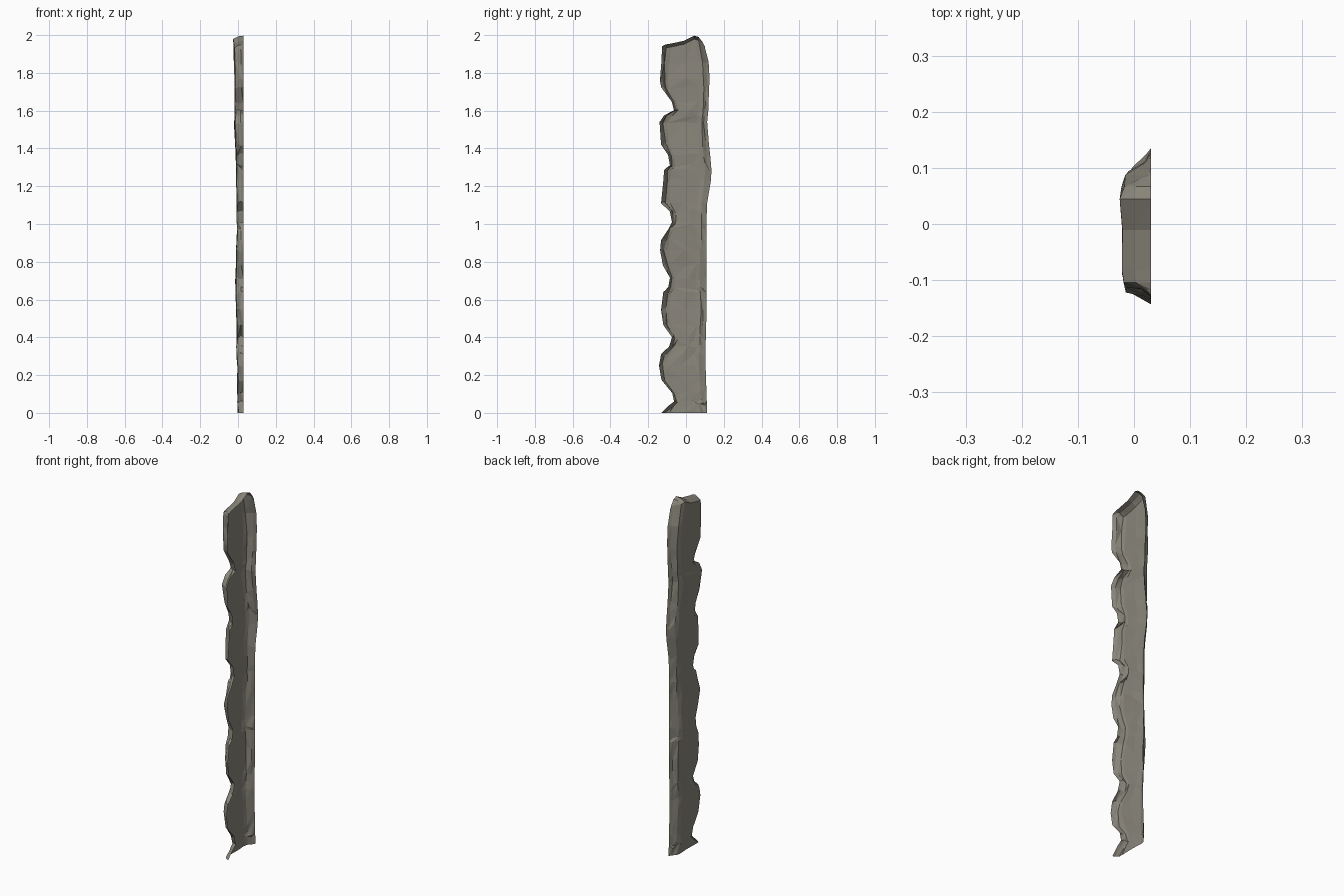
import bpy, bmesh, random

if "Cube" in bpy.data.objects:
    bpy.data.objects.remove(bpy.data.objects["Cube"])

random.seed(4)
BACK = 0.03  # open side of the shell lies on this plane

# ragged edge (z, y), straighter edge (z, y), face depth (z, x), top outline (y, z)
RAGGED = [(0, -.13), (.04, -.09), (.06, -.063), (.11, -.074), (.175, -.13), (.25, -.143), (.31, -.132),
          (.35, -.09), (.40, -.074), (.465, -.12), (.545, -.132), (.64, -.12), (.66, -.095), (.715, -.085),
          (.78, -.122), (.86, -.137), (.915, -.132), (.97, -.095), (1.01, -.074), (1.065, -.085),
          (1.11, -.132), (1.23, -.12), (1.285, -.116), (1.31, -.085), (1.365, -.095), (1.42, -.132),
          (1.54, -.14), (1.575, -.116), (1.60, -.063), (1.645, -.074), (1.725, -.132), (1.76, -.138),
          (1.86, -.13), (1.94, -.127)]
STRAIGHT = [(0, .112), (.3, .102), (.5, .108), (1.1, .11), (1.26, .137), (1.4, .125), (1.5, .108),
            (1.6, .118), (1.75, .123), (1.81, .138), (1.88, .112), (1.94, .1)]
DEPTH = [(0, -.004), (.5, -.012), (.7, -.016), (1, -.008), (1.4, -.014), (1.47, -.027),
         (1.6, -.018), (1.75, -.021), (1.94, -.026)]
TOP = [(-.13, 1.94), (-.11, 1.95), (-.02, 1.965), (.02, 1.985), (.05, 2.0), (.075, 1.985), (.1, 1.94)]


def lerp(table, t):
    if t <= table[0][0]:
        return table[0][1]
    for (a, u), (b, v) in zip(table, table[1:]):
        if t <= b:
            return u + (v - u) * (t - a) / (b - a)
    return table[-1][1]


def jit(a):
    return random.uniform(-a, a)


def section(z):
    """Open channel section: rim, sloping sides, broad rough face."""
    l, r, d = lerp(RAGGED, z), lerp(STRAIGHT, z), lerp(DEPTH, z)
    lobe = min(1, max(0, (-l - .06) / .07))
    m = (l + r) / 2
    pts = [(BACK, l), (.012, l + .004 + .006 * lobe), (d + .004, l + .01 + .012 * lobe),
           (d, l + .022 + .02 * lobe), (d + .002, m), (d, r - .055), (d + .007, r - .032),
           (.016, r - .014), (BACK, r)]
    out = []
    for i, (x, y) in enumerate(pts):
        inner = 0 < i < 8
        out.append((x + (abs(jit(.005)) if inner else 0), y + (jit(.005) if inner else 0)))
    return out


bm = bmesh.new()
rows = []
for z, _ in RAGGED[:-1]:
    row = []
    for i, (x, y) in enumerate(section(z)):
        dz = jit(.012) if .03 < z < 1.9 and 0 < i < 8 else 0
        row.append(bm.verts.new((x, y, z + dz)))
    rows.append(row)

# broken top: upper lip of the face, then a sloping cap reaching the open side
lip = section(1.94)
rows.append([bm.verts.new((x, y, lerp(TOP, y) - (.018 if 0 < i < 8 else .006)))
             for i, (x, y) in enumerate(lip)])
rows.append([bm.verts.new((x + (BACK - x) * .45, y, lerp(TOP, y) - (.004 if 0 < i < 8 else .003)))
             for i, (x, y) in enumerate(lip)])
rows.append([bm.verts.new((BACK, y, lerp(TOP, y))) for x, y in lip])

# triangulated skin with mixed diagonals
for a, b in zip(rows, rows[1:]):
    for i in range(8):
        p, q, r, s = a[i], a[i + 1], b[i + 1], b[i]
        tris = ((p, q, r), (p, r, s)) if random.random() < .5 else ((p, q, s), (q, r, s))
        for t in tris:
            f = bm.faces.new(t[::-1])
            f.smooth = False
bmesh.ops.remove_doubles(bm, verts=bm.verts, dist=.0005)
bmesh.ops.recalc_face_normals(bm, faces=bm.faces)
if sum(f.normal.x * f.calc_area() for f in bm.faces) > 0:
    bmesh.ops.reverse_faces(bm, faces=bm.faces)

mesh = bpy.data.meshes.new("rock_edge_strip")
bm.to_mesh(mesh)
bm.free()
obj = bpy.data.objects.new("rock_edge_strip", mesh)
bpy.context.collection.objects.link(obj)

stone = bpy.data.materials.new("grey_stone")
stone.diffuse_color = (.25, .235, .195, 1)
stone.use_nodes = True
stone.node_tree.nodes["Principled BSDF"].inputs["Base Color"].default_value = stone.diffuse_color
mesh.materials.append(stone)
